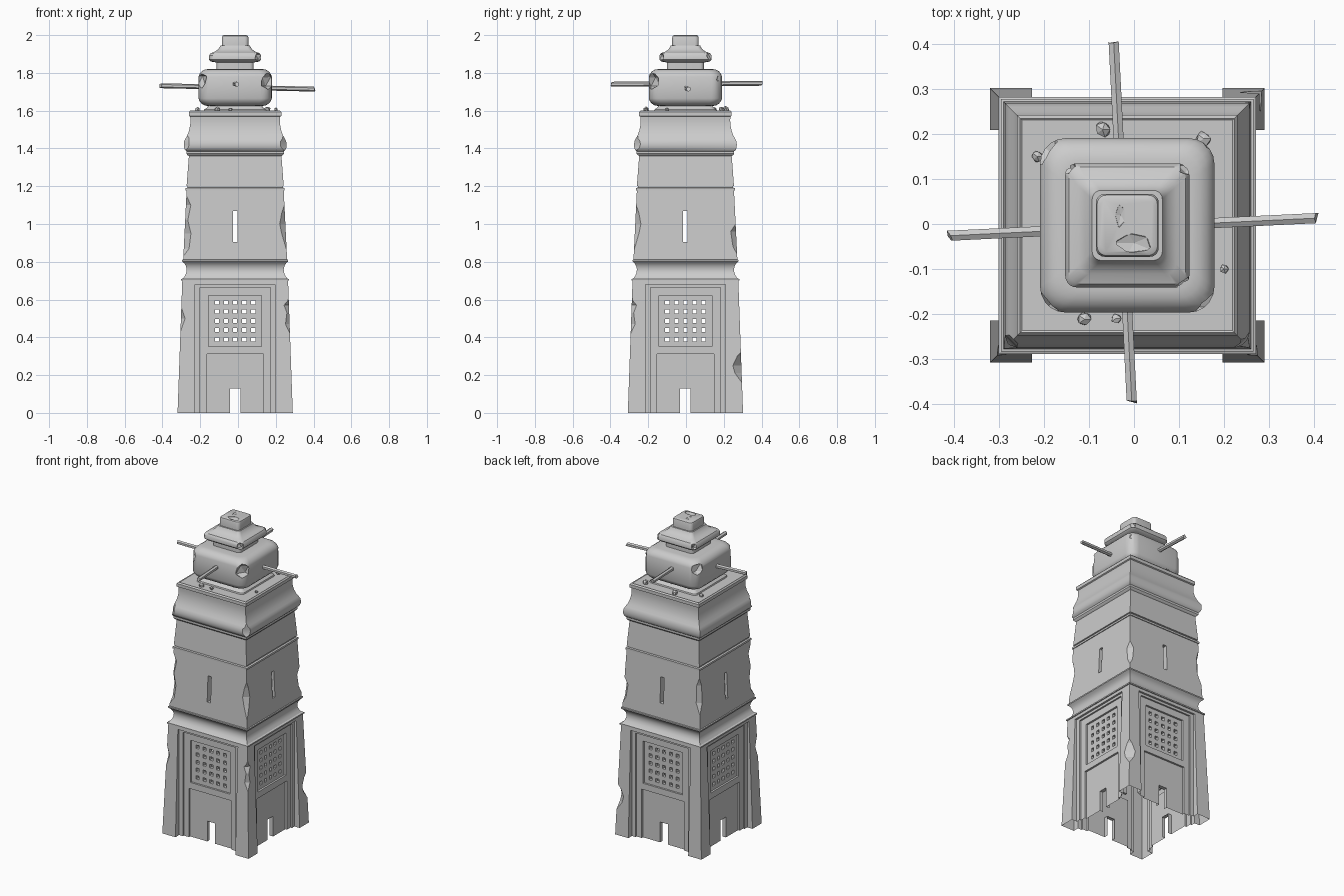
import bpy, bmesh, math, random
from mathutils import Vector, Matrix

if "Cube" in bpy.data.objects:
    bpy.data.objects.remove(bpy.data.objects["Cube"])

random.seed(4)
CX, CY = -0.015, -0.003          # tower axis

# Broken corners: per corner, (z, chamfer) points along the edge
CHIPS = [
    [(.42, 0), (.47, .022), (.53, .012), (.57, .026), (.60, 0), (.86, 0), (.95, .022), (1.0, .03), (1.06, .016), (1.1, 0),
     (1.385, 0), (1.41, .035), (1.44, .03), (1.46, 0)],
    [(.16, 0), (.21, .035), (.25, .045), (.30, .02), (.32, 0), (.84, 0), (.88, .02), (.96, .028), (1.0, 0)],
    [(.9, 0), (.97, .025), (1.08, .02), (1.13, 0)],
    [(.43, 0), (.5, .022), (.56, 0), (.83, 0), (.87, .028), (.95, .034), (1.02, .014), (1.1, .026), (1.15, 0),
     (1.39, 0), (1.41, .03), (1.45, .022), (1.47, 0)],
]


def chip(corner, z):
    pts = CHIPS[corner % 4]
    for (z0, c0), (z1, c1) in zip(pts, pts[1:]):
        if z0 <= z <= z1:
            return c0 + (c1 - c0) * (z - z0) / (z1 - z0)
    return 0


def place(side, x, dist, z):
    """Point on one of the four sides; side 0 faces -y."""
    p = Matrix.Rotation(side * math.pi / 2, 3, 'Z') @ Vector((x, -dist, z))
    return p + Vector((CX, CY, 0))


def finish(name, bm, angle=30):
    bmesh.ops.remove_doubles(bm, verts=bm.verts, dist=0.0002)
    bmesh.ops.recalc_face_normals(bm, faces=bm.faces)
    me = bpy.data.meshes.new(name)
    bm.to_mesh(me)
    bm.free()
    ob = bpy.data.objects.new(name, me)
    bpy.context.collection.objects.link(ob)
    if angle:
        bpy.ops.object.select_all(action='DESELECT')
        ob.select_set(True)
        bpy.context.view_layer.objects.active = ob
        bpy.ops.object.shade_smooth_by_angle(angle=math.radians(angle))
    return ob


def face(bm, pts):
    bm.faces.new([bm.verts.new(p) for p in pts])


def walls(name, xs, zs, dist, level, hole):
    """Four stepped walls; level(x, z) picks the depth step of each cell, 'hole' is left open."""
    z0, z1 = zs[0], zs[-1]
    zs = sorted({round(z, 4) for z in zs} | {z for c in CHIPS for z, _ in c if z0 < z < z1})
    bm = bmesh.new()
    nx, nz = len(xs) + 1, len(zs) - 1
    for s in range(4):
        def pt(i, j, lv):
            z = zs[j]
            if i == 0:
                x = -dist(0, z) + chip(s - 1, z)
            elif i == nx:
                x = dist(0, z) - chip(s, z)
            else:
                x = xs[i - 1]
            return place(s, x, dist(lv, z), z)

        def cell(i, j):
            if i in (0, nx - 1):
                return 0
            return level((xs[i - 1] + xs[i]) / 2, (zs[j] + zs[j + 1]) / 2)
        for j in range(nz):
            for i in range(nx):
                a = cell(i, j)
                if a != hole:
                    face(bm, [pt(i, j, a), pt(i + 1, j, a), pt(i + 1, j + 1, a), pt(i, j + 1, a)])
                if i + 1 < nx and cell(i + 1, j) != a:
                    b = cell(i + 1, j)
                    face(bm, [pt(i + 1, j, a), pt(i + 1, j, b), pt(i + 1, j + 1, b), pt(i + 1, j + 1, a)])
                if j + 1 < nz and cell(i, j + 1) != a:
                    b = cell(i, j + 1)
                    face(bm, [pt(i, j + 1, a), pt(i + 1, j + 1, a), pt(i + 1, j + 1, b), pt(i, j + 1, b)])
            corner_strip(bm, s, dist(0, zs[j]), zs[j], dist(0, zs[j + 1]), zs[j + 1])
    bmesh.ops.dissolve_degenerate(bm, edges=bm.edges, dist=0.0002)
    return finish(name, bm, 0)


def corner_strip(bm, s, h0, z0, h1, z1):
    c0, c1 = chip(s, z0), chip(s, z1)
    if c0 or c1:
        face(bm, [place(s, h0 - c0, h0, z0), place(s + 1, c0 - h0, h0, z0),
                  place(s + 1, c1 - h1, h1, z1), place(s, h1 - c1, h1, z1)])


def moulding(name, prof):
    """Square band swept from (half width, z) points."""
    bm = bmesh.new()
    for (h0, z0), (h1, z1) in zip(prof, prof[1:]):
        for s in range(4):
            l0, r0, l1, r1 = chip(s - 1, z0), chip(s, z0), chip(s - 1, z1), chip(s, z1)
            face(bm, [place(s, l0 - h0, h0, z0), place(s, h0 - r0, h0, z0),
                      place(s, h1 - r1, h1, z1), place(s, l1 - h1, h1, z1)])
            corner_strip(bm, s, h0, z0, h1, z1)
    return finish(name, bm)


def rounded_block(name, prof, seg=5):
    """Rounded-square solid lofted through (half width, corner radius, z)."""
    bm, rings = bmesh.new(), []
    for h, r, z in prof:
        ring = []
        for k in range(4):
            for i in range(seg + 1):
                a = (k + i / seg) * math.pi / 2
                q = (k + .5) * math.pi / 2
                ring.append(bm.verts.new((CX + (h - r) * math.sqrt(2) * math.cos(q) + r * math.cos(a),
                                          CY + (h - r) * math.sqrt(2) * math.sin(q) + r * math.sin(a), z)))
        rings.append(ring)
    n = len(rings[0])
    for a, b in zip(rings, rings[1:]):
        for i in range(n):
            bm.faces.new([a[i], a[(i + 1) % n], b[(i + 1) % n], b[i]])
    bm.faces.new(rings[0][::-1])
    bm.faces.new(rings[-1])
    return finish(name, bm, 35)


def rock(name, loc, size):
    bm = bmesh.new()
    bmesh.ops.create_icosphere(bm, subdivisions=1, radius=1)
    for v in bm.verts:
        v.co = Vector(loc) + Vector([c * s for c, s in zip(v.co, size)]) * random.uniform(.8, 1.15)
    return finish(name, bm, 0)


def break_off(ob, spots):
    for loc, size in spots:
        c = rock("chip_cutter", loc, size)
        c.hide_render = True
        c.hide_viewport = True
        m = ob.modifiers.new("chip", 'BOOLEAN')
        m.object, m.operation, m.solver = c, 'DIFFERENCE', 'EXACT'


# Base storey: corner piers, stepped recess, grille panel and doorway
holes = [(k - 2) * .048 for k in range(5)]
rows = [.389 + k * .049 for k in range(5)]
STEP = [0, .268, .258, .246, .222]


def base_dist(lv, z):
    return STEP[lv] if lv else .305 - .025 * z / .7


def base_level(x, z):
    x = abs(x)
    if x < .028 and z < .13:
        return 4
    if x < .125 and any(abs(abs(x) - abs(h)) < .011 for h in holes) and any(abs(z - r) < .011 for r in rows):
        return 4
    if (x < .15 and z < .312) or (x < .14 and .352 < z < .622):
        return 3
    if x < .186 and z < .665:
        return 2
    return 1 if x < .212 and z < .68 else 0


walls("base_walls",
      sorted([s * v for s in (-1, 1) for v in (.028, .14, .15, .186, .212)] + [h + d for h in holes for d in (-.011, .011)]),
      [0, .13, .312, .352, .622, .665, .68, .70] + [r + d for r in rows for d in (-.011, .011)],
      base_dist, base_level, 4)

# Hollow band between storeys
moulding("lower_moulding", [(.28, .70), (.286, .70), (.286, .708), (.276, .712), (.266, .725), (.259, .742), (.257, .76),
                            (.261, .778), (.27, .793), (.281, .802), (.281, .81), (.275, .812)])

# Middle storey with slit windows
walls("middle_walls", [-.012, .012], [.812, .905, 1.07, 1.178],
      lambda lv, z: .275 - .018 * (z - .812) / .366 - .04 * lv,
      lambda x, z: 1 if abs(x) < .012 and .905 < z < 1.07 else 0, 1)

# Upper storey and cornice
moulding("upper_walls", [(.257, 1.178), (.262, 1.178), (.262, 1.19), (.252, 1.193), (.252, 1.2), (.257, 1.202),
                         (.245, 1.36), (.253, 1.365), (.258, 1.372), (.258, 1.385)])
moulding("cornice", [(.258, 1.385), (.266, 1.392), (.271, 1.405), (.272, 1.42), (.270, 1.438), (.263, 1.452), (.253, 1.47),
                     (.244, 1.495), (.238, 1.525), (.237, 1.55), (.238, 1.568), (.245, 1.572), (.245, 1.592),
                     (.238, 1.6), (.234, 1.597), (.05, 1.597), (.0, 1.597)])

# Flared foot and cushion-shaped cap
rounded_block("cap_foot", [(.168, .02, 1.595), (.165, .02, 1.605), (.148, .02, 1.617), (.138, .02, 1.635), (.138, .02, 1.66)])
arc = [(.145 + .05 * math.cos(a), .045 + .012 * math.cos(a), (1.675 if a < 0 else 1.77) + .05 * math.sin(a))
       for a in [math.radians(d) for d in (-90, -70, -50, -30, -12, 12, 30, 50, 70, 90)]]
cushion = rounded_block("cushion_cap", arc)
break_off(cushion, [((-.205, .175, 1.77), (.045, .05, .045)), ((.16, -.185, 1.755), (.045, .05, .05)),
                    ((-.2, -.19, 1.76), (.04, .045, .05)), ((.178, .19, 1.78), (.03, .03, .04))])

# Small roof and finial block
roof = rounded_block("roof", [(.098, .02, 1.815), (.098, .02, 1.855), (.128, .024, 1.86), (.138, .026, 1.87), (.138, .026, 1.892),
                              (.13, .025, 1.904), (.108, .022, 1.912), (.09, .02, 1.924), (.08, .02, 1.94), (.078, .02, 1.945)])
break_off(roof, [((.115, -.138, 1.885), (.03, .026, .03)), ((-.15, .13, 1.89), (.025, .025, .03)),
                 ((.12, .13, 1.89), (.022, .025, .03))])
top = rounded_block("finial", [(.07, .02, 1.94), (.07, .02, 1.988), (.067, .02, 1.996), (.06, .018, 2.0)])
break_off(top, [((.0, -.042, 2.002), (.045, .025, .012)), ((-.03, .02, 2.003), (.014, .03, .01))])


# Wooden beams through the cap
def beam(name, a, b, r=.013):
    a, b = Vector(a), Vector(b)
    bm = bmesh.new()
    rot = (b - a).to_track_quat('Z', 'Y').to_matrix().to_4x4()
    bmesh.ops.create_cone(bm, cap_ends=True, segments=6, radius1=r, radius2=r, depth=(b - a).length,
                          matrix=Matrix.Translation((a + b) / 2) @ rot)
    for v in bm.verts:
        v.co += (b - a).normalized() * random.uniform(-.006, .006)
    finish(name, bm, 0)


beam("beam_across", (-.41, -.026, 1.732), (.405, .013, 1.714))
beam("beam_along", (-.045, .40, 1.745), (-.005, -.395, 1.74))

# Rubble on the deck
for i, (x, y, s) in enumerate([(-.07, .21, .018), (-.11, -.212, .016), (.155, .19, .017), (-.04, -.21, .012),
                               (-.215, .15, .013), (.2, -.1, .011)]):
    rock(f"rubble_{i + 1}", (x, y, 1.606), (s, s, s))
